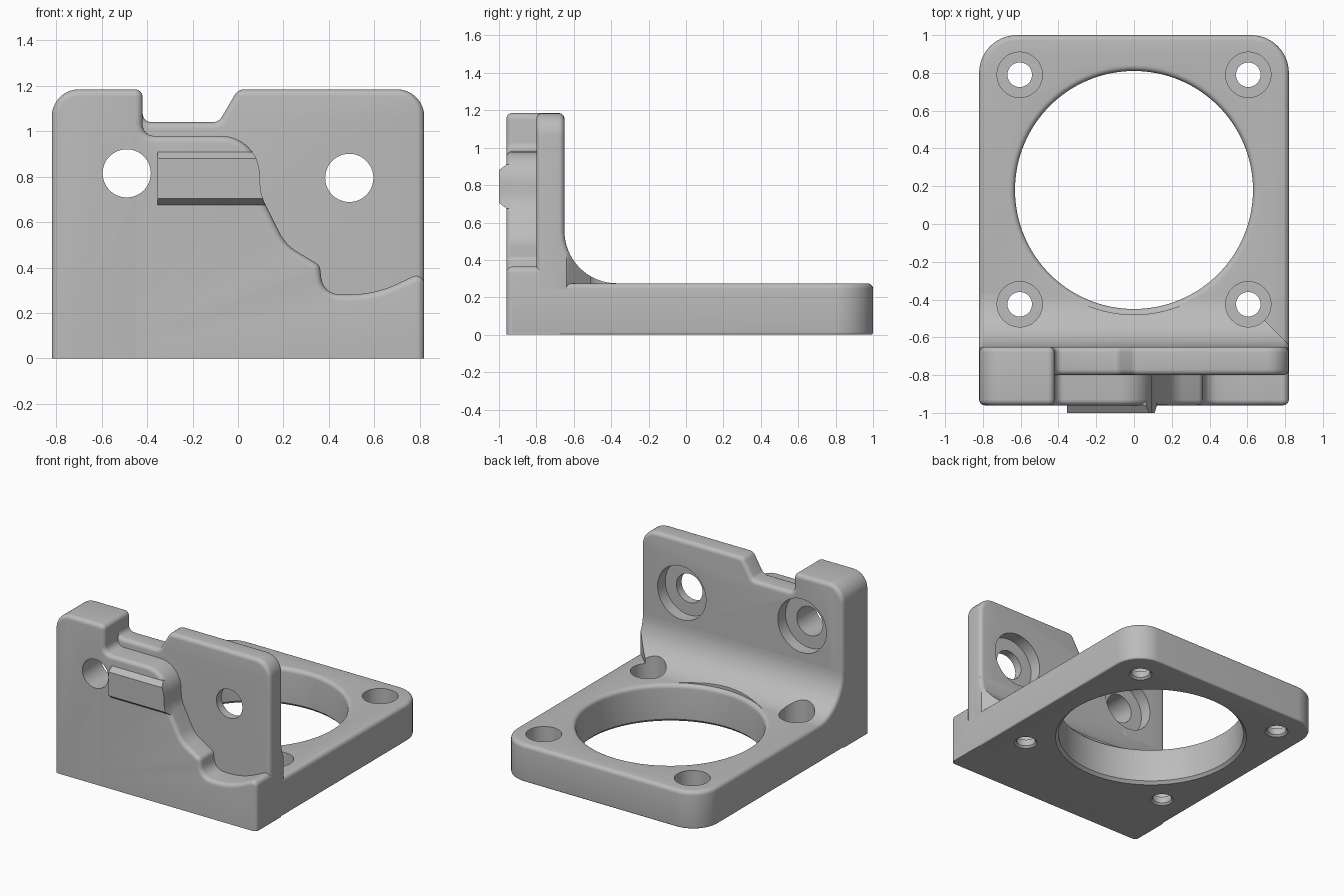
import bpy, bmesh, math
from mathutils import Vector

if "Cube" in bpy.data.objects:
    bpy.data.objects.remove(bpy.data.objects["Cube"], do_unlink=True)

grey = bpy.data.materials.new("matte grey")
grey.use_nodes = True
grey.diffuse_color = (0.5, 0.5, 0.5, 1)
grey.node_tree.nodes["Principled BSDF"].inputs["Base Color"].default_value = (0.5, 0.5, 0.5, 1)

# Axis mappings: profile (u, v) swept along w; walls are clamped flat at the floor
ALONG_X = lambda u, v, w: (w, u, v)
ALONG_Y = lambda u, v, w: (u, w, max(v, 0))
ALONG_Z = lambda u, v, w: (u, v, w)


def rounded(corners, steps=8):
    """Turn (u, v, radius) corners into a polyline with filleted corners."""
    out = []
    n = len(corners)
    for i, (u, v, r) in enumerate(corners):
        p = Vector((u, v))
        if r == 0:
            out.append(p)
            continue
        a = (Vector(corners[i - 1][:2]) - p).normalized()
        b = (Vector(corners[(i + 1) % n][:2]) - p).normalized()
        half = a.angle(b) / 2
        centre = p + (a + b).normalized() * (r / math.sin(half))
        start = p + a * (r / math.tan(half)) - centre
        end = p + b * (r / math.tan(half)) - centre
        turn = start.angle_signed(end)
        for k in range(steps + 1):
            t = -turn * k / steps
            c, s = math.cos(t), math.sin(t)
            out.append(centre + Vector((start.x * c - start.y * s, start.x * s + start.y * c)))
    return out


def inset(pts, d):
    """Move a counter-clockwise outline inwards by d."""
    out = []
    for i, p in enumerate(pts):
        e1 = (p - pts[i - 1]).normalized()
        e2 = (pts[(i + 1) % len(pts)] - p).normalized()
        n1, n2 = Vector((-e1.y, e1.x)), Vector((-e2.y, e2.x))
        out.append(p + (n1 + n2) * (d / (1 + n1.dot(n2))))
    return out


def skin(name, rings):
    """Closed solid from a stack of equal rings."""
    bm = bmesh.new()
    loops = [[bm.verts.new(c) for c in ring] for ring in rings]
    n = len(loops[0])
    for lo, hi in zip(loops, loops[1:]):
        for i in range(n):
            j = (i + 1) % n
            bm.faces.new((lo[i], lo[j], hi[j], hi[i]))
    bm.faces.new(loops[0][::-1])
    bm.faces.new(loops[-1])
    bmesh.ops.recalc_face_normals(bm, faces=bm.faces)
    mesh = bpy.data.meshes.new(name)
    bm.to_mesh(mesh)
    bm.free()
    mesh.materials.append(grey)
    ob = bpy.data.objects.new(name, mesh)
    bpy.context.collection.objects.link(ob)
    return ob


def prism(name, pts, w0, w1, axis, r0=0, r1=0, steps=5):
    """Sweep an outline from w0 to w1, rounding the rim of either end."""
    levels = []
    for w, r, side in ((w0, r0, 1), (w1, r1, -1)):
        ks = range(steps + 1) if r else [steps]
        part = []
        for k in ks:
            a = math.pi / 2 * k / steps
            part.append((r * (1 - math.sin(a)), w + side * r * (1 - math.cos(a))))
        levels += part if side == 1 else part[::-1]
    return skin(name, [[axis(p.x, p.y, w) for p in inset(pts, d)] for d, w in levels])


def lathe(name, u, v, profile, axis, segs=64):
    ang = [2 * math.pi * i / segs for i in range(segs)]
    return skin(name, [[axis(u + r * math.cos(a), v + r * math.sin(a), w) for a in ang]
                       for r, w in profile])


def boolean(ob, cutter, mode="DIFFERENCE"):
    mod = ob.modifiers.new("cut", "BOOLEAN")
    mod.operation, mod.object, mod.solver = mode, cutter, "EXACT"
    bpy.context.view_layer.objects.active = ob
    bpy.ops.object.modifier_apply(modifier=mod.name)


R = 0.03      # rim rounding
W = 0.82      # half width
TOP = 1.185   # wall height
DECK = 0.275  # base thickness

# Base plate with rounded back corners
base = prism("base_plate", rounded([(-W, -0.93, 0), (W, -0.93, 0), (W, 1, 0.2), (-W, 1, 0.2)], 14),
             0, DECK, ALONG_Z, 0.012, R)

# Tall full-depth block on the right end of the wall
block = prism("wall_block", rounded([(-W, -0.1, 0), (-0.42, -0.1, 0), (-0.42, TOP, 0.035),
                                     (-W, TOP, 0.12)]), -0.96, -0.65, ALONG_Y, R, R)

# Rear wall with the notch in its top
rear = prism("rear_wall", rounded([(-0.75, -0.1, 0), (W, -0.1, 0), (W, TOP, 0.12), (0, TOP, 0.05),
                                   (-0.085, 1.04, 0.05), (-0.42, 1.04, 0.04),
                                   (-0.42, 1.1, 0), (-0.75, 1.1, 0)]), -0.8, -0.65, ALONG_Y, R, R)

# Front layer with its wavy upper edge
wave = rounded([(-0.75, -0.1, 0), (W, -0.1, 0), (W, 0.385, 0.035), (0.60, 0.28, 0.5),
                (0.375, 0.283, 0.08), (0.36, 0.41, 0.04), (0.21, 0.50, 0.2), (0.10, 0.72, 0.2),
                (0.088, 0.98, 0.17), (-0.42, 0.98, 0.05), (-0.42, 1.05, 0), (-0.75, 1.05, 0)])
front = prism("front_layer", wave, -0.96, -0.78, ALONG_Y, R)

# Chamfered rail, trimmed to the wavy edge
rail = prism("front_rail", [Vector(p) for p in ((-1, 0.705), (-0.96, 0.675), (-0.9, 0.675),
                                                (-0.9, 0.91), (-0.96, 0.91), (-1, 0.88))],
             -0.355, 0.2, ALONG_X)
trim = prism("rail_trim", wave, -1.1, -0.7, ALONG_Y)
boolean(rail, trim, "INTERSECT")

# Concave fillet between wall and base
F = 0.28
arc = [Vector((-0.37 - F * math.sin(a), DECK + F - F * math.cos(a)))
       for a in (math.pi / 2 * k / 16 for k in range(17))]
fillet = prism("inner_fillet", [Vector((-0.75, 0.2)), Vector((-0.37, 0.2))] + arc +
               [Vector((-0.75, DECK + F))], -W, W, ALONG_X, R, R)
notch = prism("fillet_notch", [Vector(p) for p in ((0.69, -0.51), (0.83, -0.65), (0.9, -0.65),
                                                   (0.9, -0.3), (0.69, -0.3))], -0.1, 1, ALONG_Z)
boolean(fillet, notch)
cutters = [trim, notch]

# Large bore with eased rims
ease = [(0.63 + R * (1 - math.cos(a)), DECK - R + R * math.sin(a))
        for a in (math.pi / 2 * k / 5 for k in range(6))]
bore = lathe("bore_cutter", 0, 0.18, [(0.65, -0.1), (0.65, 0), (0.63, 0.02)] + ease +
             [(0.66, 0.6)], ALONG_Z, 128)
floor_cutters = [bore]

# Counterbored base holes
for x in (-0.605, 0.605):
    for y in (-0.425, 0.79):
        floor_cutters.append(lathe("base_hole_cutter", x, y, [
            (0.078, -0.1), (0.078, 0), (0.065, 0.013), (0.065, 0.06), (0.12, 0.06), (0.12, 0.6)],
            ALONG_Z, 48))
for c in floor_cutters:
    boolean(base, c)
    if c is bore or c.data.vertices[0].co.y < 0:
        boolean(fillet, c)

# Counterbored wall holes
for x, z, parts in ((-0.49, 0.815, (block, rear, front)), (0.49, 0.795, (rear,))):
    c = lathe("wall_hole_cutter", x, z, [(0.106, -1.1), (0.106, -0.74), (0.197, -0.74),
                                         (0.197, -0.5)], ALONG_Y)
    cutters.append(c)
    for part in parts:
        boolean(part, c)

for c in cutters + floor_cutters:
    bpy.data.objects.remove(c, do_unlink=True)

# Smooth shading with crisp edges
bpy.ops.object.select_all(action="DESELECT")
for ob in (base, block, rear, front, rail, fillet):
    ob.select_set(True)
bpy.context.view_layer.objects.active = base
bpy.ops.object.shade_smooth_by_angle(angle=math.radians(35))
